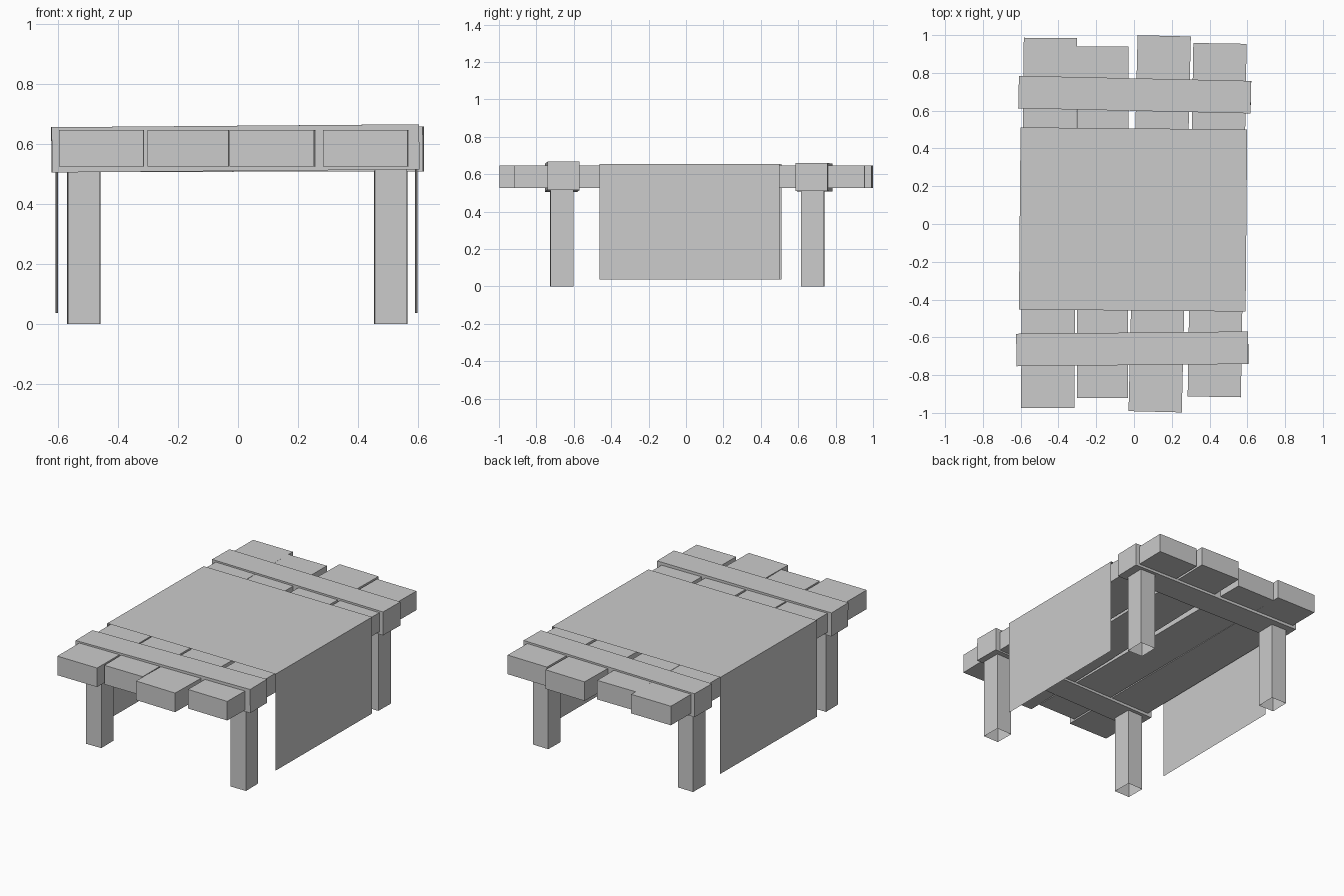
import bpy, bmesh
from math import atan2, cos
from mathutils import Matrix, Euler, Vector

if "Cube" in bpy.data.objects:
    bpy.data.objects.remove(bpy.data.objects["Cube"])


def box(name, centre, size, rot=(0, 0, 0), open_bottom=False):
    bm = bmesh.new()
    bmesh.ops.create_cube(bm, size=1)
    if open_bottom:
        bm.normal_update()
        bmesh.ops.delete(bm, geom=[f for f in bm.faces if f.normal.z < -0.5], context='FACES_ONLY')
    bm.transform(Matrix.Diagonal((*size, 1)))
    me = bpy.data.meshes.new(name)
    bm.to_mesh(me)
    bm.free()
    ob = bpy.data.objects.new(name, me)
    ob.location = centre
    ob.rotation_euler = Euler(rot)
    bpy.context.collection.objects.link(ob)
    return ob


# Table top planks: front centre x, back centre x, front y, back y, width
planks = [(-0.457, -0.442, -0.974, 0.985, 0.283),
          (-0.167, -0.165, -0.92, 0.94, 0.272),
          (0.112, 0.16, -0.994, 0.996, 0.282),
          (0.425, 0.455, -0.915, 0.956, 0.282)]
for i, (xf, xb, yf, yb, w) in enumerate(planks):
    yaw = -atan2(xb - xf, yb - yf)
    box(f"plank_{i + 1}", ((xf + xb) / 2, (yf + yb) / 2, 0.586),
        (w, (yb - yf) / cos(yaw), 0.122), (0, 0, yaw))

# Cross battens wrapping the planks, slightly crooked
box("front_batten", (-0.009, -0.661, 0.586), (1.227, 0.172, 0.151), (0, -0.008, 0.01))
box("back_batten", (0.004, 0.685, 0.583), (1.23, 0.172, 0.15), (0, -0.002, -0.022))

# Legs, open underneath
for side, x in (("left", -0.515), ("right", 0.51)):
    for end, y in (("front", -0.664), ("back", 0.678)):
        box(f"{end}_{side}_leg", (x, y, 0.265), (0.108, 0.123, 0.53),
            (0, 0, 0.01 if end == "front" else -0.02), True)

# Thin cloth draped over the middle with hanging sides
profile = [(-0.6, 0.037), (-0.6, 0.655), (0.6, 0.655), (0.6, 0.037)]
bm = bmesh.new()
rows = [[bm.verts.new((x, y, z)) for x, z in profile] for y in (-0.482, 0.482)]
for j in range(3):
    bm.faces.new((rows[0][j], rows[0][j + 1], rows[1][j + 1], rows[1][j]))
bmesh.ops.recalc_face_normals(bm, faces=bm.faces)
bm.normal_update()
# make sure the cloth faces outward
if max(bm.faces, key=lambda f: f.calc_center_median().z).normal.z < 0:
    bmesh.ops.reverse_faces(bm, faces=bm.faces)
me = bpy.data.meshes.new("cloth")
bm.to_mesh(me)
bm.free()
cloth = bpy.data.objects.new("cloth", me)
cloth.location = (-0.005, 0.024, 0)
cloth.rotation_euler = (0, 0, -0.009)
bpy.context.collection.objects.link(cloth)
